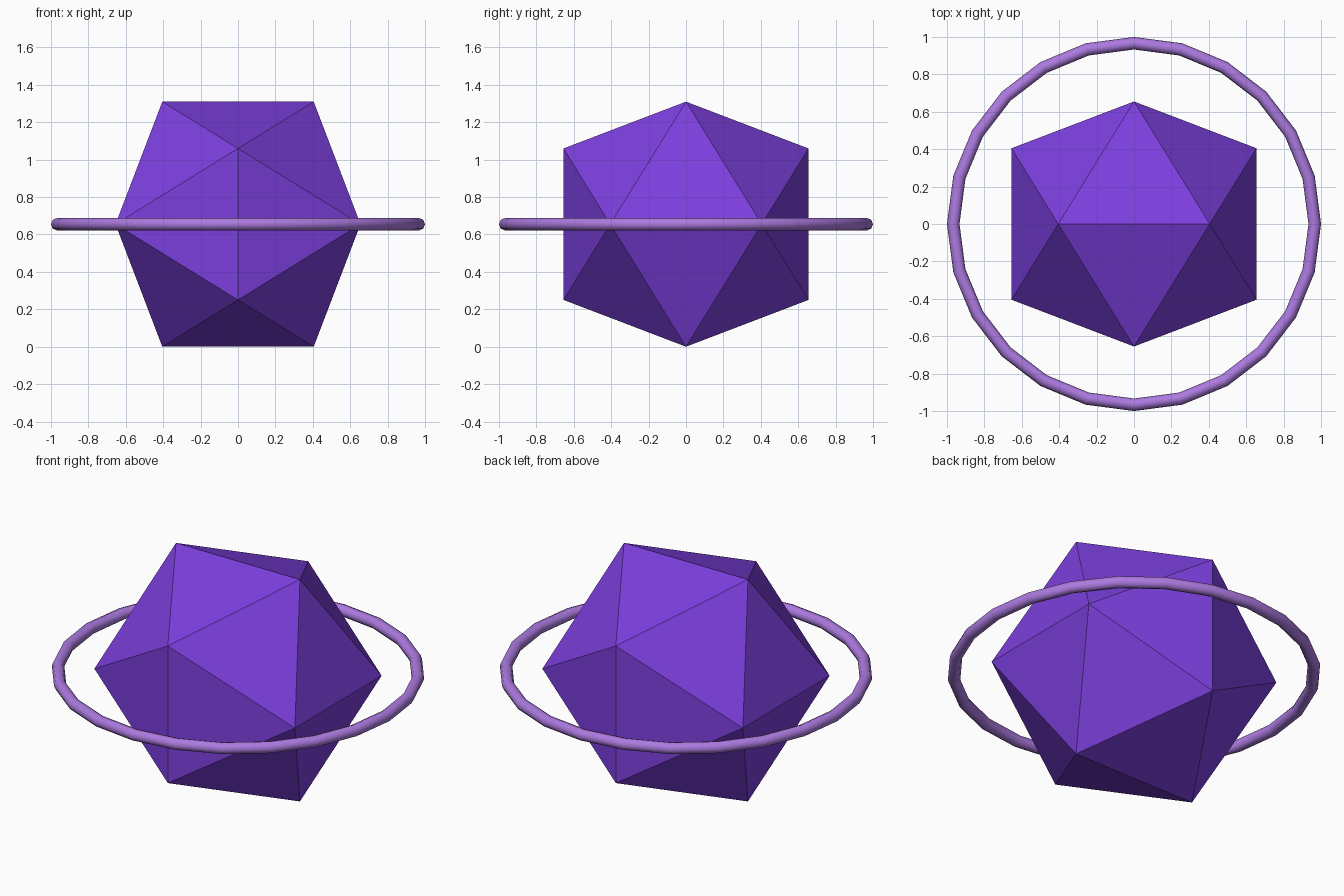
import bpy
import bmesh
import math

cube = bpy.data.objects.get("Cube")
if cube:
    bpy.data.objects.remove(cube, do_unlink=True)

HALF = 0.655                       # half height of the crystal
GOLDEN = (1 + math.sqrt(5)) / 2
RING_RADIUS, TUBE_RADIUS = 0.9665, 0.0335


def make_material(name, color):
    mat = bpy.data.materials.new(name)
    mat.use_nodes = True
    mat.diffuse_color = color
    mat.node_tree.nodes["Principled BSDF"].inputs["Base Color"].default_value = color
    return mat


violet = make_material("deep violet", (0.202, 0.050, 0.730, 1))
lilac = make_material("soft lilac", (0.413, 0.195, 0.745, 1))

# Crystal: icosahedron from three crossed golden rectangles, standing on an edge
bm = bmesh.new()
short = HALF / GOLDEN
for a in (-short, short):
    for b in (-HALF, HALF):
        for co in ((a, 0, b), (b, a, 0), (0, b, a)):
            bm.verts.new(co)
bmesh.ops.convex_hull(bm, input=bm.verts[:])
bmesh.ops.recalc_face_normals(bm, faces=bm.faces[:])
mesh = bpy.data.meshes.new("crystal")
bm.to_mesh(mesh)
bm.free()
crystal = bpy.data.objects.new("crystal", mesh)
crystal.location.z = HALF
crystal.data.materials.append(violet)
bpy.context.collection.objects.link(crystal)

# Ring: thin floating torus around the middle
bpy.ops.mesh.primitive_torus_add(
    major_radius=RING_RADIUS, minor_radius=TUBE_RADIUS,
    major_segments=24, minor_segments=8, location=(0, 0, HALF))
ring = bpy.context.object
ring.name = "ring"
ring.data.materials.append(lilac)
bpy.ops.object.shade_smooth()
